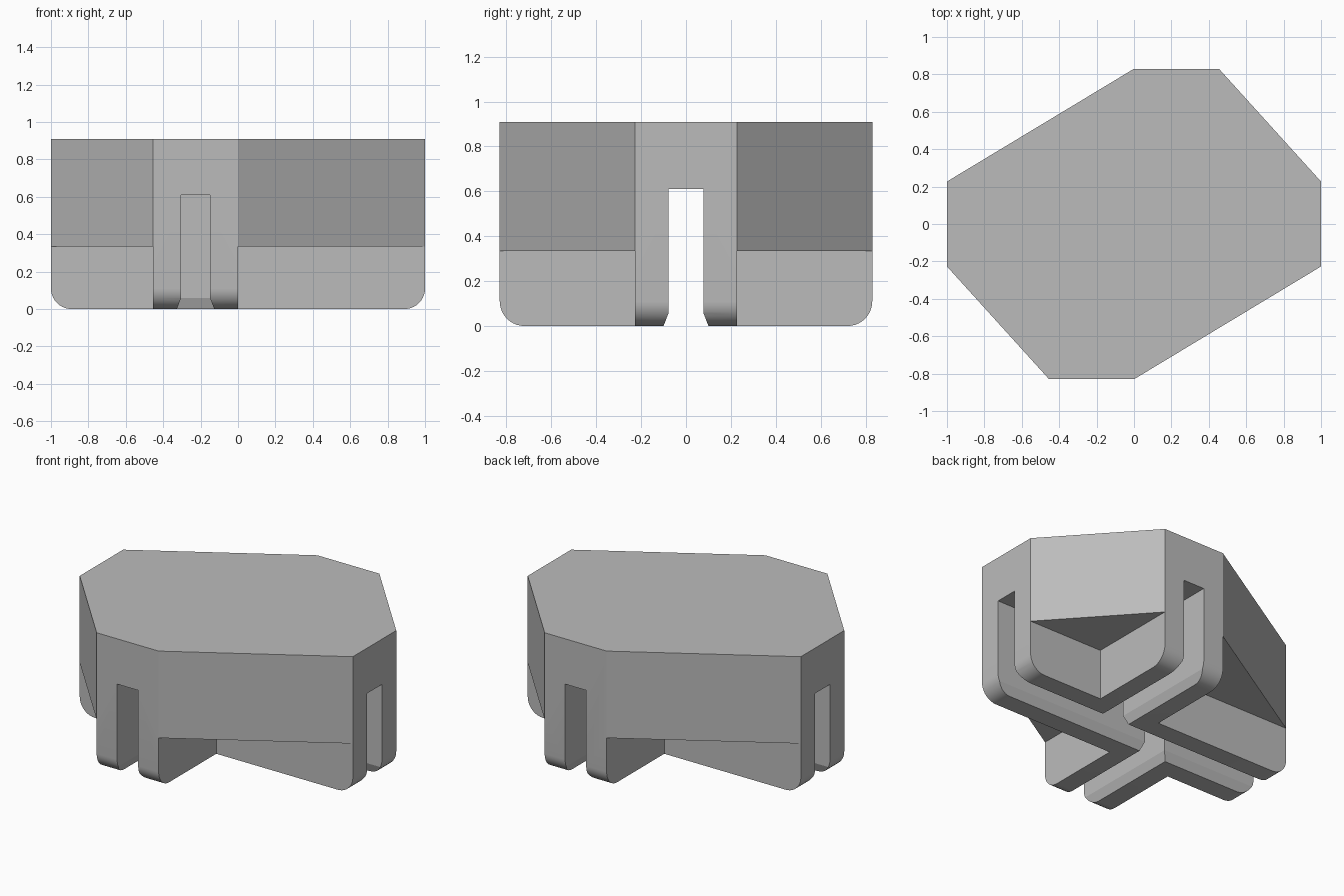
import bpy, bmesh
from mathutils import Matrix

cube = bpy.data.objects.get("Cube")
if cube:
    bpy.data.objects.remove(cube, do_unlink=True)

TOP, SHOULDER, SLOT_TOP = 0.91, 0.335, 0.61
HX, HY = 1.0, 0.83          # half length and half depth
ARM = 0.227                 # half width of each cross arm
RADIUS = 0.11               # rounding under the arm ends

grey = bpy.data.materials.new("plain grey")
grey.use_nodes = True
colour = (0.5, 0.5, 0.5, 1)
grey.diffuse_color = colour
grey.node_tree.nodes["Principled BSDF"].inputs["Base Color"].default_value = colour


def prism(name, points, vector):
    """Extrude a closed outline along a vector."""
    bm = bmesh.new()
    face = bm.faces.new([bm.verts.new(p) for p in points])
    extruded = bmesh.ops.extrude_face_region(bm, geom=[face])["geom"]
    bmesh.ops.translate(bm, vec=vector, verts=[v for v in extruded if isinstance(v, bmesh.types.BMVert)])
    bmesh.ops.recalc_face_normals(bm, faces=bm.faces)
    mesh = bpy.data.meshes.new(name)
    bm.to_mesh(mesh)
    bm.free()
    mesh.materials.append(grey)
    obj = bpy.data.objects.new(name, mesh)
    bpy.context.collection.objects.link(obj)
    return obj


def cut(target, cutters):
    """Subtract the cutters, bake the result and remove them."""
    for c in cutters:
        c.hide_render = True
        mod = target.modifiers.new("cut", 'BOOLEAN')
        mod.operation, mod.solver, mod.object = 'DIFFERENCE', 'EXACT', c
    bpy.context.view_layer.update()
    graph = bpy.context.evaluated_depsgraph_get()
    mesh = bpy.data.meshes.new_from_object(target.evaluated_get(graph))
    target.modifiers.clear()
    target.data = mesh
    for c in cutters:
        bpy.data.objects.remove(c, do_unlink=True)


def corner(x0, x1, y0, y1):
    outline = [(x0, y0, -1), (x1, y0, -1), (x1, y1, -1), (x0, y1, -1)]
    return prism("corner_cutter", outline, (0, 0, 1 + SHOULDER))


def slot(along_x, centre, start, end):
    """Slot with a flared mouth at the bottom."""
    profile = [(0.077, SLOT_TOP), (0.077, 0.06), (0.1, 0), (0.1, -0.1)]
    profile += [(-w, z) for w, z in reversed(profile)]
    if along_x:
        return prism("slot_cutter", [(start, centre + w, z) for w, z in profile], (end - start, 0, 0))
    return prism("slot_cutter", [(centre + w, start, z) for w, z in profile], (0, end - start, 0))


# Eight-sided body, the same when turned half way round
half = [(-2 * ARM, -HY), (0, -HY), (HX, -ARM), (HX, ARM)]
outline = half + [(-x, -y) for x, y in half]
body = prism("slotted_body", [(x, y, 0) for x, y in outline], (0, 0, TOP))

# Clear the corners below the shoulder, leaving the staggered cross
cut(body, [corner(0, 2, -2, -ARM), corner(-2, -2 * ARM, -2, -ARM),
           corner(-2, 0, ARM, 2), corner(2 * ARM, 2, ARM, 2)])

# Round the lower edge of each arm end
bm = bmesh.new()
bm.from_mesh(body.data)
bmesh.ops.dissolve_limit(bm, angle_limit=0.01, verts=bm.verts, edges=bm.edges)


def is_end(e):
    a, b = e.verts[0].co, e.verts[1].co
    low = max(a.z, b.z) < 0.01
    return low and any(abs(a[i] - b[i]) < 0.01 and abs(a[i]) > limit - 0.01
                       for i, limit in ((0, HX), (1, HY)))


bmesh.ops.bevel(bm, geom=[e for e in bm.edges if is_end(e)], offset=RADIUS,
                segments=10, profile=0.5, affect='EDGES')
bm.to_mesh(body.data)
bm.free()

# One long slot with two offset slots running into it
cut(body, [slot(True, 0, -1.2, 1.2), slot(False, -ARM, -1.2, 0), slot(False, ARM, 0, 1.2)])

bpy.ops.object.select_all(action='DESELECT')
body.select_set(True)
bpy.context.view_layer.objects.active = body
bpy.ops.object.shade_smooth_by_angle(angle=0.3)
